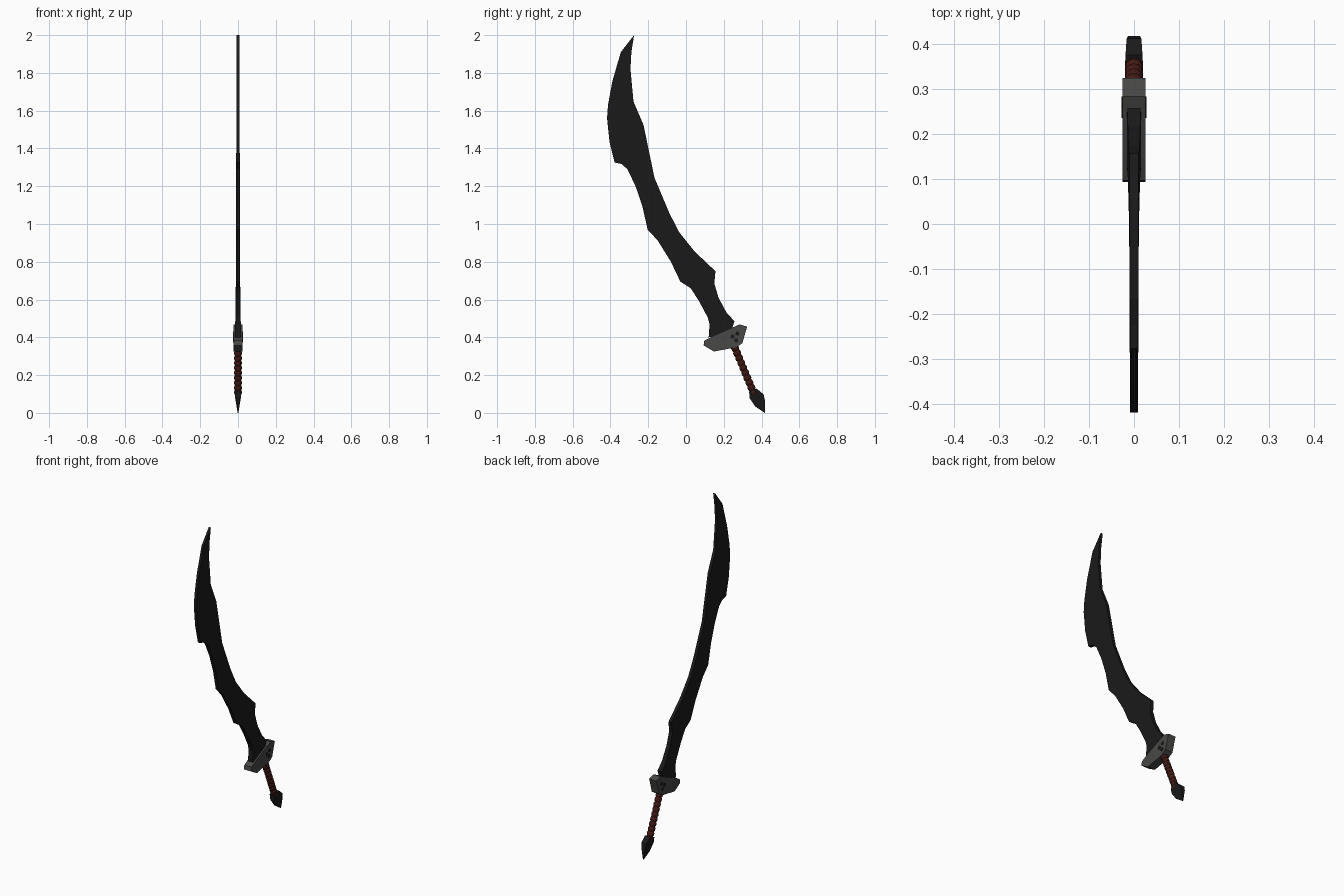
import bpy, bmesh, math
from mathutils import Vector

if "Cube" in bpy.data.objects:
    bpy.data.objects.remove(bpy.data.objects["Cube"])


def material(name, rgb):
    m = bpy.data.materials.new(name)
    m.diffuse_color = (*rgb, 1)
    m.use_nodes = True
    m.node_tree.nodes["Principled BSDF"].inputs["Base Color"].default_value = m.diffuse_color
    return m


BLACK = material("black_steel", (0.010, 0.010, 0.010))
IRON = material("dark_iron", (0.065, 0.065, 0.062))
LEATHER = material("red_leather", (0.055, 0.010, 0.007))


def finish(bm, name, mat):
    bmesh.ops.recalc_face_normals(bm, faces=bm.faces[:])
    me = bpy.data.meshes.new(name)
    bm.to_mesh(me)
    bm.free()
    me.materials.append(mat)
    ob = bpy.data.objects.new(name, me)
    bpy.context.collection.objects.link(ob)
    return ob


def slab(name, outline, half, mat):
    """Closed (y, z) outline given thickness in x; half(y, z) is the half thickness."""
    bm = bmesh.new()
    a, b = [[bm.verts.new((s * half(y, z), y, z)) for y, z in outline] for s in (-1, 1)]
    n = len(outline)
    caps = [bm.faces.new(a), bm.faces.new(b[::-1])]
    for i in range(n):
        j = (i + 1) % n
        bm.faces.new((a[i], b[i], b[j], a[j]))
    bmesh.ops.triangulate(bm, faces=caps)
    return finish(bm, name, mat)


def lerp_table(t, table):
    for (t0, v0), (t1, v1) in zip(table, table[1:]):
        if t <= t1:
            return v0 + (v1 - v0) * max(0, (t - t0) / (t1 - t0))
    return table[-1][1]


# Blade: cutting edge from tip to guard, then the spine back up
edge = [(-.275, 2.0), (-.345, 1.91), (-.39, 1.755), (-.413, 1.63), (-.418, 1.56),
        (-.405, 1.435), (-.378, 1.325), (-.342, 1.318), (-.31, 1.29), (-.267, 1.2),
        (-.23, 1.09), (-.203, .97), (-.15, .913), (-.08, .80), (-.03, .695),
        (.025, .66), (.07, .59), (.115, .505), (.125, .47), (.12, .40)]
spine = [(.235, .42), (.257, .485), (.215, .53), (.172, .61), (.15, .685), (.156, .75),
         (.045, .855), (-.035, .955), (-.087, 1.055), (-.167, 1.245), (-.225, 1.525),
         (-.278, 1.648), (-.294, 1.82), (-.289, 1.91)]
thickness = [(.4, .016), (.75, .010), (1.6, .009), (2.0, .007)]
slab("blade", edge + spine, lambda y, z: lerp_table(z, thickness), BLACK)

# Guard: faceted block
guard = [(.093, .357), (.097, .382), (.145, .408), (.283, .468), (.324, .457),
         (.298, .368), (.265, .347), (.148, .325)]
slab("guard", guard, lambda y, z: .025, IRON)

# Three round studs on each side of the guard
for i, (y, z) in enumerate([(.246, .404), (.272, .420), (.266, .384)]):
    for side, s in (("left", -1), ("right", 1)):
        bpy.ops.mesh.primitive_cylinder_add(vertices=10, radius=.011, depth=.006,
                                            location=(s * .0245, y, z),
                                            rotation=(0, math.pi / 2, 0))
        ob = bpy.context.object
        ob.name = f"stud_{side}_{i + 1}"
        ob.data.materials.append(BLACK)

# Grip: ribbed round handle along a slanted axis
start, end = Vector((0, .255, .355)), Vector((0, .362, .095))
axis = (end - start).normalized()
across = Vector((1, 0, 0))
up = axis.cross(across)
RIBS, SIDES = 10, 12
bm = bmesh.new()
rings = []
profile = []
for k in range(RIBS):
    profile += [((k + f) / RIBS, r) for f, r in ((0, .0165), (.3, .0205), (.7, .0205))]
profile.append((1, .0165))
for t, r in profile:
    c = start.lerp(end, t)
    rings.append([bm.verts.new(c + r * (math.cos(a) * across + math.sin(a) * up))
                  for a in (2 * math.pi * i / SIDES for i in range(SIDES))])
for p, q in zip(rings, rings[1:]):
    for i in range(SIDES):
        j = (i + 1) % SIDES
        bm.faces.new((p[i], p[j], q[j], q[i]))
bm.faces.new(rings[0])
bm.faces.new(rings[-1])
finish(bm, "grip", LEATHER)

# Pommel: hooked block narrowing to a point at the bottom
pommel = [(.334, .112), (.375, .128), (.411, .098), (.417, .07), (.417, 0),
          (.365, .035), (.337, .078)]
slab("pommel", pommel, lambda y, z: lerp_table(z, [(0, .002), (.08, .015), (.13, .019)]), BLACK)
